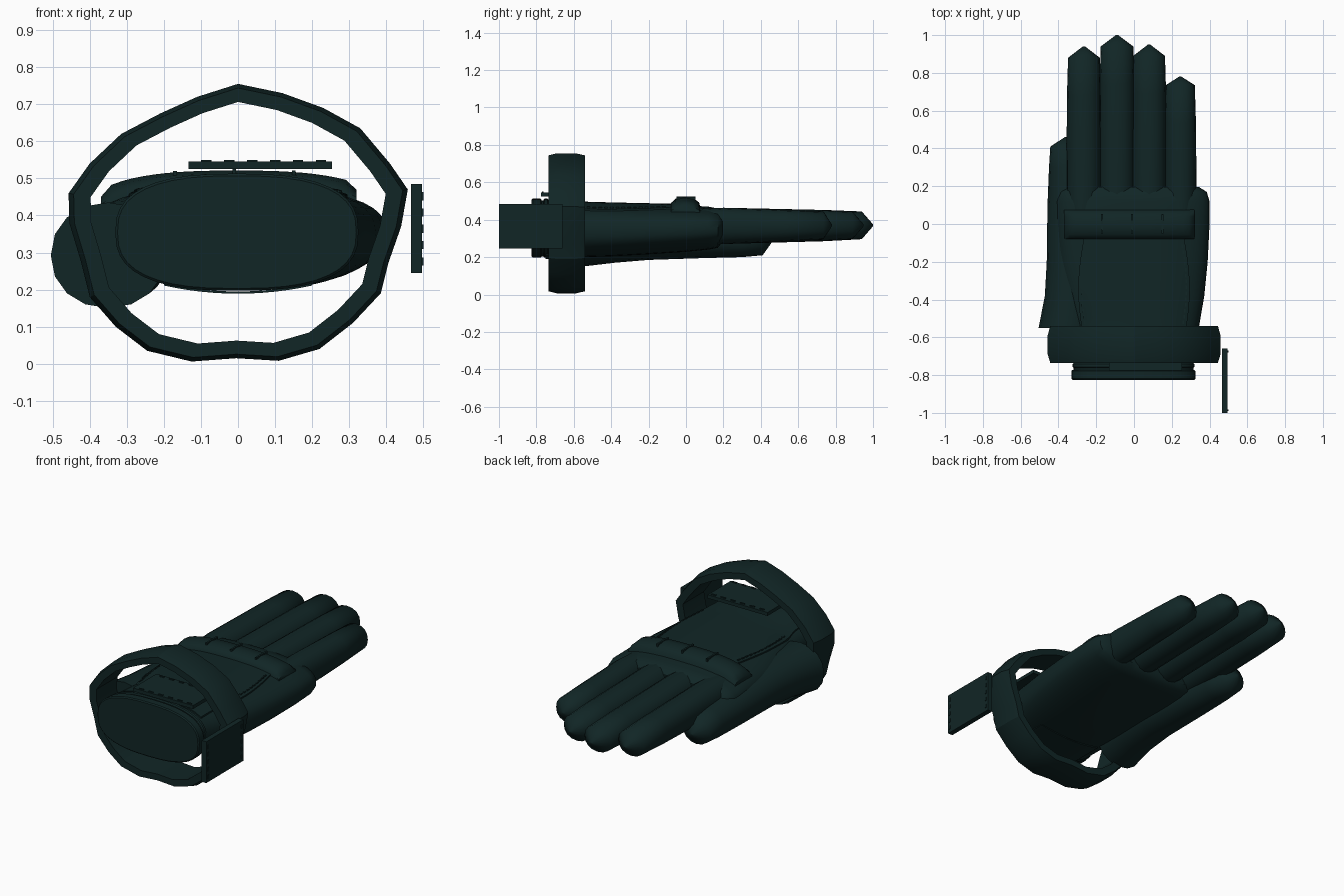
import bpy, bmesh, math

if "Cube" in bpy.data.objects:
    bpy.data.objects.remove(bpy.data.objects["Cube"])

mat = bpy.data.materials.new("dark_teal_fabric")
mat.diffuse_color = (0.0055, 0.019, 0.019, 1)
mat.use_nodes = True
mat.node_tree.nodes["Principled BSDF"].inputs["Base Color"].default_value = mat.diffuse_color


def make(name, verts, faces, angle=40):
    me = bpy.data.meshes.new(name)
    me.from_pydata(verts, [], faces)
    bm = bmesh.new()
    bm.from_mesh(me)
    bmesh.ops.recalc_face_normals(bm, faces=bm.faces)
    bm.to_mesh(me)
    bm.free()
    me.materials.append(mat)
    ob = bpy.data.objects.new(name, me)
    bpy.context.collection.objects.link(ob)
    bpy.ops.object.select_all(action='DESELECT')
    ob.select_set(True)
    bpy.context.view_layer.objects.active = ob
    bpy.ops.object.shade_smooth_by_angle(angle=math.radians(angle))
    return ob


def loft(name, rings, closed=False, angle=40):
    """Skin rings of equal length; closed joins last ring to first, else caps."""
    n, m = len(rings[0]), len(rings)
    verts = [p for r in rings for p in r]
    faces = []
    for i in range(m if closed else m - 1):
        a, b = i * n, ((i + 1) % m) * n
        for j in range(n):
            k = (j + 1) % n
            faces.append((a + j, a + k, b + k, b + j))
    if not closed:
        faces += [tuple(range(n)), tuple((m - 1) * n + j for j in range(n))]
    return make(name, verts, faces, angle)


def oval(y, cx, rx, z0, z1, e=2.0, n=32):
    cz, rz = (z0 + z1) / 2, (z1 - z0) / 2
    pts = []
    for i in range(n):
        a = 2 * math.pi * i / n
        c, s = math.cos(a), math.sin(a)
        pts.append((cx + rx * math.copysign(abs(c) ** (2 / e), c), y,
                    cz + rz * math.copysign(abs(s) ** (2 / e), s)))
    return pts


def box(name, x0, x1, y0, y1, z0, z1):
    return loft(name, [[(x, y0, z0), (x, y1, z0), (x, y1, z1), (x, y0, z1)]
                       for x in (x0, x1)])


# Hand body: y, centre x, half width, bottom, top
E = 2.6
BODY = [(-0.82, -0.003, 0.32, 0.205, 0.505), (-0.70, 0, 0.315, 0.20, 0.50),
        (-0.54, 0.015, 0.33, 0.20, 0.488), (-0.38, 0.002, 0.37, 0.205, 0.484),
        (-0.20, -0.006, 0.396, 0.215, 0.48), (0.0, -0.005, 0.405, 0.228, 0.476),
        (0.12, -0.005, 0.405, 0.24, 0.47), (0.17, -0.005, 0.39, 0.25, 0.46),
        (0.195, -0.005, 0.35, 0.28, 0.435)]
loft("hand_body", [oval(y, cx, r, a, b, E, 40) for y, cx, r, a, b in BODY])


def top_z(x, y):
    for p, q in zip(BODY, BODY[1:]):
        if y <= q[0] or q is BODY[-1]:
            t = (y - p[0]) / (q[0] - p[0])
            cx, r, a, b = [u + (v - u) * t for u, v in zip(p[1:], q[1:])]
            u = min(1, abs((x - cx) / r))
            return (a + b) / 2 + (b - a) / 2 * (1 - u ** E) ** (1 / E)


# Fingers: centre x, half width, shoulder y, tip y
for name, cx, r, ys, yt in (("index_finger", -0.265, 0.09, 0.88, 0.94),
                            ("middle_finger", -0.09, 0.092, 0.94, 1.0),
                            ("ring_finger", 0.08, 0.09, 0.89, 0.95),
                            ("little_finger", 0.245, 0.083, 0.735, 0.78)):
    rings = [oval(0.02, cx, r, 0.255, 0.455, 2.2, 16),
             oval(0.2, cx, r + 0.003, 0.27, 0.464, 2.2, 16),
             oval(ys - 0.2, cx, r, 0.285, 0.452, 2.2, 16),
             oval(ys, cx, r - 0.006, 0.296, 0.444, 2.2, 16),
             oval(yt, cx, 0.006, 0.365, 0.375, 2.2, 16)]
    loft(name, rings, angle=60)

# Thumb: y, centre x, half width, bottom, top
THUMB = [(-0.55, -0.35, 0.155, 0.15, 0.435), (-0.38, -0.325, 0.147, 0.17, 0.43),
         (-0.2, -0.32, 0.142, 0.185, 0.42), (0.1, -0.34, 0.118, 0.195, 0.40),
         (0.3, -0.35, 0.1, 0.2, 0.385), (0.41, -0.355, 0.088, 0.21, 0.37),
         (0.46, -0.36, 0.006, 0.28, 0.29)]
loft("thumb", [oval(y, cx, r, a, b, 2.1, 16) for y, cx, r, a, b in THUMB], angle=60)

# Cuff: two raised bands at the wrist
for i, (y0, y1, r) in enumerate(((-0.825, -0.772, 0.328), (-0.762, -0.735, 0.322))):
    loft("cuff_band_%d" % i, [oval(y, -0.003, r - d, 0.197 + d, 0.513 - d, E, 40)
                              for y, d in ((y0, 0.006), (y0 + 0.006, 0),
                                           (y1 - 0.006, 0), (y1, 0.006))])

# Thin loop hanging just under the palm side of the wrist
loop = []
for i in range(13):
    x = -0.2 + 0.4 * i / 12
    z = 0.189 + 0.022 * (x / 0.2) ** 2
    loop.append([(x, -0.75, z), (x, -0.55, z), (x, -0.55, z + 0.006), (x, -0.75, z + 0.006)])
loft("palm_loop", loop)

# Large loose wrist strap with a slightly bulged outer face
OUT = [(0, .755), (.12, .73), (.23, .69), (.33, .635), (.41, .54), (.458, .47),
       (.44, .37), (.405, .27), (.385, .19), (.31, .11), (.22, .04), (.11, .008),
       (-.005, .015), (-.125, .006), (-.245, .035), (-.33, .1), (-.4, .18),
       (-.425, .28), (-.455, .38), (-.457, .46), (-.4, .54), (-.315, .62),
       (-.21, .675), (-.11, .72)]
SECT = [(-.735, .87), (-.735, .97), (-.69, 1), (-.59, 1), (-.54, .97), (-.54, .87)]
loft("wrist_strap", [[(x * s, y, .38 + (z - .38) * s) for y, s in SECT]
                     for x, z in OUT], closed=True, angle=25)

# Knuckle pad following the back of the hand, with raised stitch seams
pad = []
PROF = [(-.08, -.02), (-.08, .012), (-.055, .035), (-.01, .045), (.04, .04),
        (.07, .02), (.08, -.02)]
for i in range(25):
    x = -0.37 + 0.69 * i / 24
    d = 0.6 if i in (0, 24) else 1
    pad.append([(x, y, top_z(x, y) + h * d) for y, h in PROF])
loft("knuckle_pad", pad, angle=50)
for x in (-0.17, -0.01, 0.15):
    z = top_z(x, 0)
    box("pad_seam", x - .005, x + .005, -0.05, 0.05, z + .02, z + .049)

# Back panel with bowed sides and a stitched line along each edge
def edge(y):
    return 0.265 + 0.03 * math.sin(math.pi * min(1, max(0, (y + .62) / .55)))


panel = []
for k in range(13):
    y = -0.72 + 0.65 * k / 12
    xs = [-edge(y) + 2 * edge(y) * i / 16 for i in range(17)]
    panel.append([(x, y, top_z(x, y) + .008) for x in xs] +
                 [(x, y, top_z(x, y) - .01) for x in reversed(xs)])
loft("back_panel", panel, angle=30)
for k in range(14):
    y = -0.53 + 0.031 * k
    for side in (-1, 1):
        x = side * (edge(y) - .018)
        z = top_z(x, y)
        box("panel_stitch", x - .004, x + .004, y, y + .018, z, z + .013)

# Floating tabs: one above the wrist, one upright beside it
box("top_tab", -0.133, 0.253, -0.775, -0.56, 0.525, 0.545)
for i in range(6):
    x = -0.1 + 0.062 * i
    for y in (-0.765, -0.575):
        box("top_tab_stitch", x, x + .028, y - .004, y + .004, .543, .55)
box("side_tab", 0.466, 0.496, -1.0, -0.66, 0.245, 0.485)
for i in range(5):
    z = 0.265 + 0.044 * i
    for y in (-0.985, -0.675):
        box("side_tab_stitch", .494, .5, y - .004, y + .004, z, z + .022)
